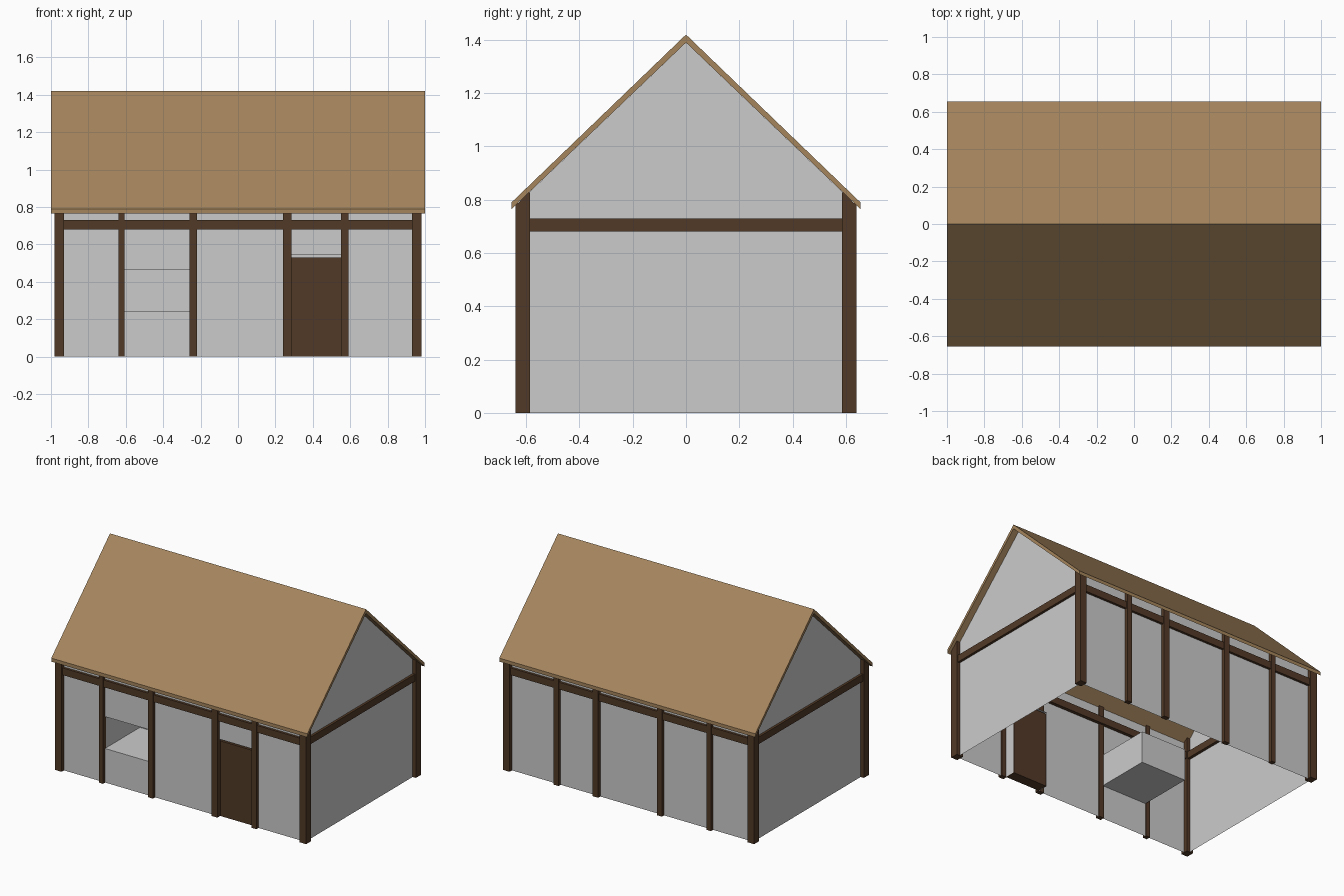
import bpy, bmesh

if "Cube" in bpy.data.objects:
    bpy.data.objects.remove(bpy.data.objects["Cube"])

def material(name, rgb):
    m = bpy.data.materials.new(name)
    m.diffuse_color = (*rgb, 1)
    m.use_nodes = True
    m.node_tree.nodes["Principled BSDF"].inputs["Base Color"].default_value = m.diffuse_color
    return m

WOOD = material("dark_wood", (0.085, 0.042, 0.02))
THATCH = material("roof_tan", (0.38, 0.235, 0.11))

def make(name, verts, faces, mat=None, closed=True):
    me = bpy.data.meshes.new(name)
    me.from_pydata(verts, [], faces)
    bm = bmesh.new()
    bm.from_mesh(me)
    bmesh.ops.remove_doubles(bm, verts=bm.verts, dist=1e-5)
    if closed:
        bmesh.ops.recalc_face_normals(bm, faces=bm.faces)
    bm.to_mesh(me)
    bm.free()
    ob = bpy.data.objects.new(name, me)
    bpy.context.collection.objects.link(ob)
    if mat:
        me.materials.append(mat)
    return ob

def under(y):
    # height of the roof underside at a given depth
    return 1.39 - 0.955 * abs(y)

def block(name, x, y, z0, z1=None, mat=WOOD):
    # box; when z1 is None the top follows the roof slope
    pts = [(x[0], y[0]), (x[1], y[0]), (x[1], y[1]), (x[0], y[1])]
    v = [(a, b, z0) for a, b in pts]
    v += [(a, b, under(b) if z1 is None else z1) for a, b in pts]
    f = [(3, 2, 1, 0), (4, 5, 6, 7)]
    f += [(i, (i + 1) % 4, (i + 1) % 4 + 4, i + 4) for i in range(4)]
    return make(name, v, f, mat)

WX, WY = 0.955, 0.613   # wall planes
TOP = under(WY)

# roof: chevron profile extruded along x
prof = [(-0.655, 0.765), (-0.655, 0.79), (0, 1.42), (0.655, 0.79), (0.655, 0.765), (0, 1.39)]
v = [(x, y, z) for x in (-1, 1) for y, z in prof]
f = [(i, (i + 1) % 6, (i + 1) % 6 + 6, i + 6) for i in range(6)]
f += [(0, 1, 2, 5), (2, 3, 4, 5), (6, 7, 8, 11), (8, 9, 10, 11)]
make("roof", v, f, THATCH)

# gable walls
for side, s in (("left", -1), ("right", 1)):
    pts = [(s * WX, y * s, z) for y, z in ((-WY, 0), (WY, 0), (WY, TOP), (0, 1.39), (-WY, TOP))]
    make(side + "_gable_wall", pts, [range(5)], closed=False)

# back wall
make("back_wall", [(WX, WY, 0), (-WX, WY, 0), (-WX, WY, TOP), (WX, WY, TOP)],
     [range(4)], closed=False)

# front wall with window and door openings
def quads(name, polys):
    verts = [p for q in polys for p in q]
    make(name, verts, [range(4 * i, 4 * i + 4) for i in range(len(polys))], closed=False)

win = (-0.61, -0.255, 0.24, 0.465)
door = (0.28, 0.555, 0.0, 0.545)
panels = [(-WX, win[0], 0, TOP), (win[0], win[1], 0, win[2]), (win[0], win[1], win[3], TOP),
          (win[1], door[0], 0, TOP), (door[0], door[1], door[3], TOP), (door[1], WX, 0, TOP)]
quads("front_wall", [[(a, -WY, c), (b, -WY, c), (b, -WY, d), (a, -WY, d)] for a, b, c, d in panels])

# recesses open to the front
def recess(name, rect, depth, floor=True):
    a, b, c, d = rect
    y0, y1 = -WY, -WY + depth
    q = [[(a, y0, c), (a, y1, c), (a, y1, d), (a, y0, d)],
         [(b, y1, c), (b, y0, c), (b, y0, d), (b, y1, d)],
         [(a, y1, d), (b, y1, d), (b, y0, d), (a, y0, d)]]
    if floor:
        q += [[(a, y0, c), (b, y0, c), (b, y1, c), (a, y1, c)],
              [(a, y1, c), (b, y1, c), (b, y1, d), (a, y1, d)]]
    quads(name, q)

recess("window_recess", win, 0.39)
recess("door_frame", door, 0.08, floor=False)
block("door", (0.285, 0.55), (-0.605, -0.53), 0.0, 0.53)

# corner posts, intermediate posts and long beams on front and back
for side, s in (("front", -1), ("back", 1)):
    for end, e in (("left", -1), ("right", 1)):
        block(f"{side}_{end}_corner_post", sorted((e * 0.93, e * 0.98)),
              sorted((s * 0.585, s * 0.64)), 0)
    for i, (a, b) in enumerate([(-0.64, -0.608), (-0.258, -0.218), (0.24, 0.285), (0.55, 0.59)]):
        block(f"{side}_post_{i + 1}", (a, b), sorted((s * 0.605, s * 0.637)), 0)
    block(f"{side}_beam", (-0.94, 0.94), sorted((s * 0.59, s * 0.63)), 0.68, 0.73)

# gable beams
for end, e in (("left", -1), ("right", 1)):
    block(f"{end}_beam", sorted((e * 0.935, e * 0.972)), (-0.6, 0.6), 0.68, 0.73)
